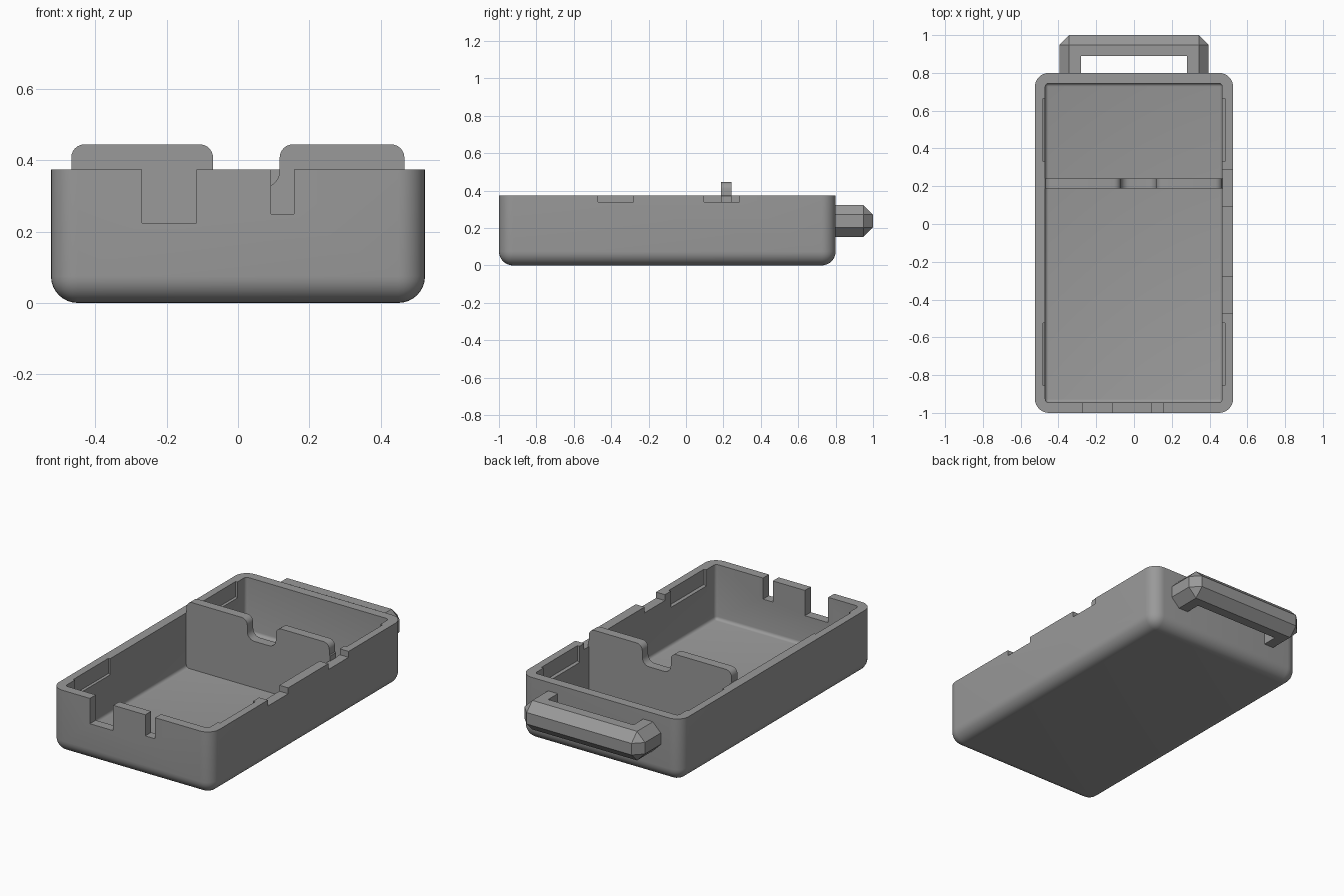
import bpy, bmesh, math
from mathutils import Vector

if "Cube" in bpy.data.objects:
    bpy.data.objects.remove(bpy.data.objects["Cube"])

grey = bpy.data.materials.new("mid_grey")
grey.diffuse_color = (0.32, 0.32, 0.32, 1)
grey.use_nodes = True
grey.node_tree.nodes["Principled BSDF"].inputs["Base Color"].default_value = grey.diffuse_color


def add_object(name, bm):
    bmesh.ops.recalc_face_normals(bm, faces=bm.faces)
    mesh = bpy.data.meshes.new(name)
    bm.to_mesh(mesh)
    bm.free()
    mesh.materials.append(grey)
    ob = bpy.data.objects.new(name, mesh)
    bpy.context.collection.objects.link(ob)
    return ob


def box(name, x, y, z, radius=0, segments=1, keep=lambda e: True):
    """Box from axis ranges, with the edges chosen by keep() rounded."""
    bm = bmesh.new()
    bmesh.ops.create_cube(bm, size=1)
    for v in bm.verts:
        v.co = Vector([r[0] if c < 0 else r[1] for c, r in zip(v.co, (x, y, z))])
    if radius:
        edges = [e for e in bm.edges if keep(e)]
        bmesh.ops.bevel(bm, geom=edges, offset=radius, segments=segments,
                        profile=0.5, affect='EDGES', clamp_overlap=True)
    return add_object(name, bm)


def extrude(name, points, axis, a, b):
    """Closed profile extruded along x or y from a to b."""
    bm = bmesh.new()
    place = (lambda p: (a, p[0], p[1])) if axis == 'x' else (lambda p: (p[0], a, p[1]))
    face = bm.faces.new([bm.verts.new(place(p)) for p in points])
    new = bmesh.ops.extrude_face_region(bm, geom=[face])['geom']
    shift = Vector((b - a, 0, 0)) if axis == 'x' else Vector((0, b - a, 0))
    bmesh.ops.translate(bm, vec=shift, verts=[g for g in new if isinstance(g, bmesh.types.BMVert)])
    return add_object(name, bm)


def cut(target, cutter):
    mod = target.modifiers.new("cut", 'BOOLEAN')
    mod.operation, mod.solver, mod.object = 'DIFFERENCE', 'EXACT', cutter
    bpy.context.view_layer.objects.active = target
    bpy.ops.object.modifier_apply(modifier=mod.name)
    bpy.data.objects.remove(cutter)


def smooth(ob):
    bpy.ops.object.select_all(action='DESELECT')
    ob.select_set(True)
    bpy.context.view_layer.objects.active = ob
    bpy.ops.object.shade_smooth_by_angle(angle=math.radians(30))


def arc(cx, cz, r, start, end, n=6):
    return [(cx + r * math.cos(math.radians(start + (end - start) * i / n)),
             cz + r * math.sin(math.radians(start + (end - start) * i / n)))
            for i in range(n + 1)]


RIM = 0.375
not_top = lambda e: sum(v.co.z for v in e.verts) / 2 < RIM - 0.01

# Open tray with rounded upright and bottom edges
tray = box("tray", (-0.525, 0.525), (-1, 0.8), (0, RIM), 0.075, 8, not_top)
cut(tray, box("cavity", (-0.47, 0.467), (-0.945, 0.745), (0.05, 0.5), 0.018, 4, not_top))

# Notches in the front wall
for x, z in (((-0.27, -0.117), 0.225), ((0.093, 0.157), 0.25)):
    cut(tray, box("front_notch", x, (-1.1, -0.9), (z, 0.6)))

# Shallow notches in the right wall
for y in ((-0.47, -0.28), (0.095, 0.285)):
    cut(tray, box("side_notch", (0.42, 0.6), y, (0.34, 0.6)))

# Lid catch recesses inside both side walls
for side in (-1, 1):
    for y in ((-0.855, -0.525), (0.33, 0.665)):
        profile = [(side * 0.44, 0.6), (side * 0.481, 0.6),
                   (side * 0.481, 0.285), (side * 0.44, 0.265)]
        cut(tray, extrude("catch_recess", profile, 'y', *y))
smooth(tray)

# Divider with two rounded tabs and a rounded gap
top, r = 0.445, 0.037
outline = ([(-0.475, 0.04), (-0.475, RIM - 0.005), (-0.468, RIM)]
           + arc(-0.468 + r, top - r, r, 180, 90)
           + arc(-0.07 - r, top - r, r, 90, 0)
           + arc(-0.07 + 0.045, 0.37, 0.045, 180, 270)
           + arc(0.117 - 0.045, 0.37, 0.045, 270, 360)
           + arc(0.117 + r, top - r, r, 180, 90)
           + arc(0.467 - r, top - r, r, 90, 0)
           + [(0.467, RIM), (0.472, RIM - 0.005), (0.472, 0.04)])
divider = extrude("divider", outline, 'y', 0.187, 0.242)
smooth(divider)

# Chamfered carry handle on the back wall
handle = box("handle", (-0.395, 0.395), (0.77, 1), (0.152, 0.324), 0.052, 1,
             lambda e: max(v.co.y for v in e.verts) > 0.9 and
             sum(v.co.y for v in e.verts) / 2 > 0.8)
cut(handle, box("handle_opening", (-0.28, 0.28), (0.7, 0.89), (0, 0.5)))
